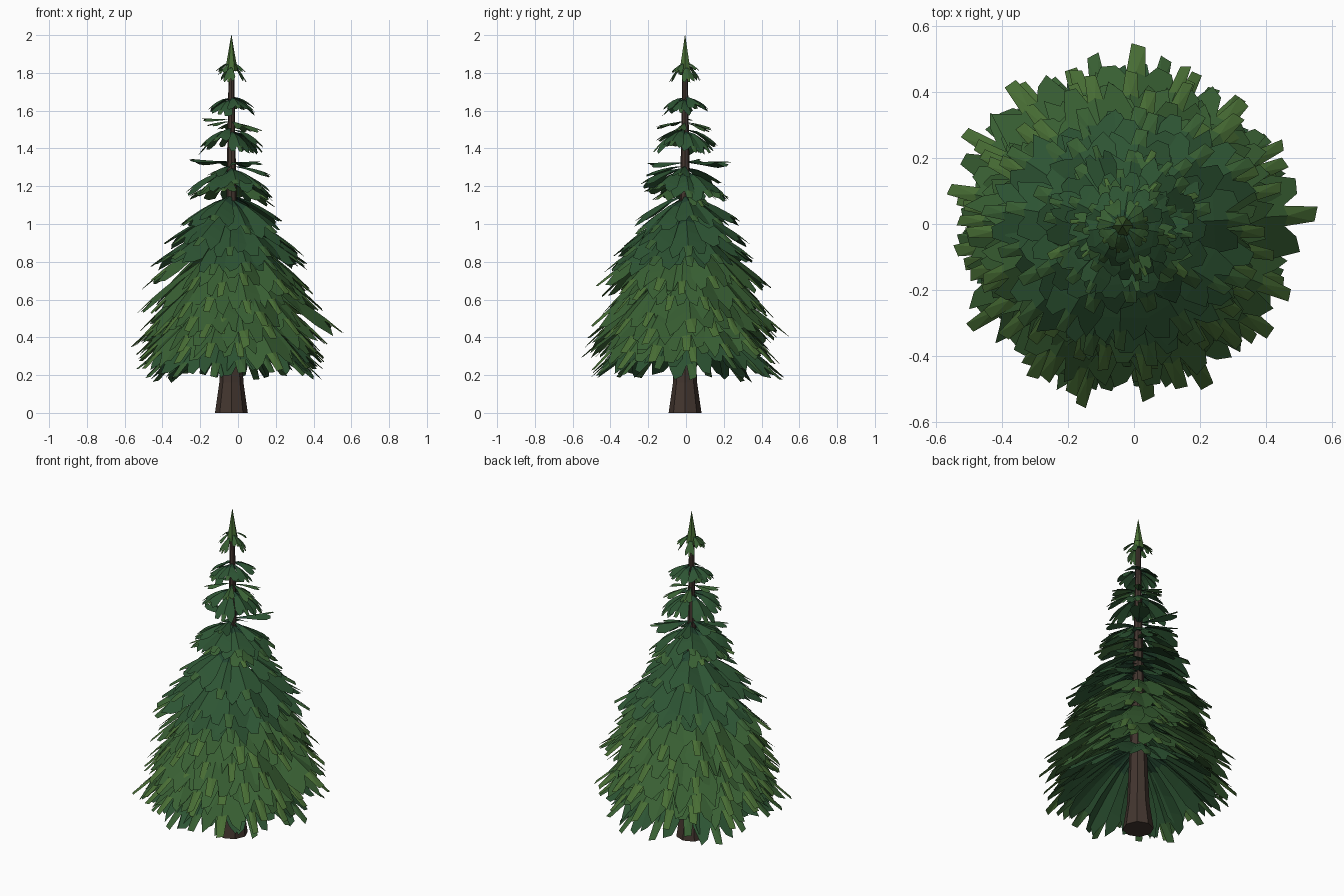
import bpy, bmesh, math, random
from mathutils import Vector

if "Cube" in bpy.data.objects:
    bpy.data.objects.remove(bpy.data.objects["Cube"])

random.seed(11)
CX, CY = -0.035, -0.005


def material(name, rgb):
    m = bpy.data.materials.new(name)
    m.diffuse_color = (*rgb, 1)
    m.use_nodes = True
    m.node_tree.nodes["Principled BSDF"].inputs["Base Color"].default_value = m.diffuse_color
    return m


bark = material("bark", (0.055, 0.036, 0.028))
greens = [material("deep_green", (0.018, 0.065, 0.032)),
          material("mid_green", (0.026, 0.088, 0.033)),
          material("leaf_green", (0.04, 0.115, 0.033)),
          material("tip_green", (0.065, 0.155, 0.035))]


def finish(bm, name, mats):
    me = bpy.data.meshes.new(name)
    bm.to_mesh(me)
    bm.free()
    for m in mats:
        me.materials.append(m)
    ob = bpy.data.objects.new(name, me)
    bpy.context.collection.objects.link(ob)
    return ob


def lathe(name, profile, sides, mats, mat_index=0):
    bm = bmesh.new()
    rings = []
    for r, z in profile:
        rings.append([bm.verts.new((CX + r * math.cos(2 * math.pi * i / sides),
                                    CY + r * math.sin(2 * math.pi * i / sides), z))
                      for i in range(sides)])
    for a, b in zip(rings, rings[1:]):
        for i in range(sides):
            j = (i + 1) % sides
            bm.faces.new((a[i], a[j], b[j], b[i])).material_index = mat_index
    bm.faces.new(rings[0][::-1])
    bm.faces.new(rings[-1])
    return finish(bm, name, mats)


# Folded, drooping frond with a jagged three-pronged end
def frond(bm, ang, r0, r1, z0, z1, width, bright=0, curve=1.35):
    ca, sa = math.cos(ang), math.sin(ang)
    twist = random.uniform(-0.25, 0.25)

    def point(t, s):
        r = r0 + (r1 - r0) * t
        z = z0 + (z1 - z0) * t ** curve
        side = s * width
        z += -abs(side) * 0.45 + side * twist
        return bm.verts.new((CX + r * ca - side * sa, CY + r * sa + side * ca, z))

    def j():
        return random.uniform(-0.05, 0.05)

    rows = [[point(t, -w), point(t, 0), point(t, w)]
            for t, w in ((0, .1), (.3, .45), (.55, .8 + j()), (.72, 1.0 + j()))]
    for k, (a, b) in enumerate(zip(rows, rows[1:])):
        for i in (0, 1):
            f = bm.faces.new((a[i], a[i + 1], b[i + 1], b[i]))
            f.material_index = min(3, bright + (k + 1) // 2)
    last = rows[-1]
    neck = point(.84, 0)
    tip = [point(1 + j() * .5, -.17), point(1, .17)]
    nl, nr = point(.82, -.24), point(.82, .24)
    for out, n, s in ((last[0], nl, -1), (last[2], nr, 1)):
        p1, p2 = point(.89 + j(), s * .86), point(.91 + j(), s * .5)
        loop = (last[1], neck, n, p2, p1, out)
        f = bm.faces.new(loop if s < 0 else loop[::-1])
        f.material_index = min(3, bright + 1)
    for loop in ((neck, tip[0], nl), (neck, tip[1], tip[0]), (neck, nr, tip[1])):
        bm.faces.new(loop).material_index = min(3, bright + 2)


# Ring of fronds around the trunk
def tier(name, z0, z1, r1, count, width, spread, bright=0, curve=1.35):
    bm = bmesh.new()
    start = random.uniform(0, 6.28)
    for i in range(count):
        a = start + 2 * math.pi * (i + random.uniform(-.2, .2)) / count
        k = random.uniform(-1, 1)
        frond(bm, a, 0.015, r1 * (1 + spread * random.uniform(-1, .6)),
              z0 + k * spread * .12, z1 + k * spread * .4,
              width * random.uniform(.85, 1.15), bright, curve)
    bmesh.ops.recalc_face_normals(bm, faces=bm.faces)
    return finish(bm, name, greens)


# Trunk
lathe("trunk", [(.087, 0), (.064, .16), (.055, .35), (.042, .7), (.028, 1.1),
                (.02, 1.5), (.014, 1.85)], 8, [bark])

# Top spike
lathe("top_spike", [(.034, 1.81), (.018, 1.9), (.001, 2.0)], 6, greens, 3)

# Open upper tiers: start z, end z, radius, count, half width, spread, tone, droop
upper = [(1.845, 1.785, .085, 7, .032, .08, 1, 1.6),
         (1.665, 1.605, .125, 7, .055, .08, 0, 1.8),
         (1.545, 1.53, .165, 6, .03, .1, 1, 1.5),
         (1.50, 1.42, .17, 8, .065, .1, 0, 1.9),
         (1.315, 1.29, .24, 6, .05, .15, 0, 1.8),
         (1.285, 1.18, .235, 8, .085, .12, 0, 1.7),
         (1.22, 1.13, .25, 6, .06, .12, 1, 1.5)]
for n, p in enumerate(upper):
    tier(f"upper_tier_{n + 1}", *p)

# Dense skirt tiers
skirt = [(1.14, .99, .29, 9, .10, .1, 0),
         (1.07, .87, .37, 11, .10, .13, 0),
         (1.00, .77, .41, 13, .10, .14, 0),
         (.95, .66, .44, 14, .10, .14, 1),
         (.88, .56, .475, 15, .10, .14, 1),
         (.80, .46, .505, 16, .10, .13, 1),
         (.72, .37, .53, 17, .11, .12, 1),
         (.64, .28, .53, 17, .11, .11, 1),
         (.53, .21, .50, 16, .11, .1, 0)]
for n, p in enumerate(skirt):
    tier(f"skirt_tier_{n + 1}", *p)

# Long bough on the right side
bm = bmesh.new()
frond(bm, .06, .02, .595, .76, .43, .13, 1)
finish(bm, "long_bough", greens)
